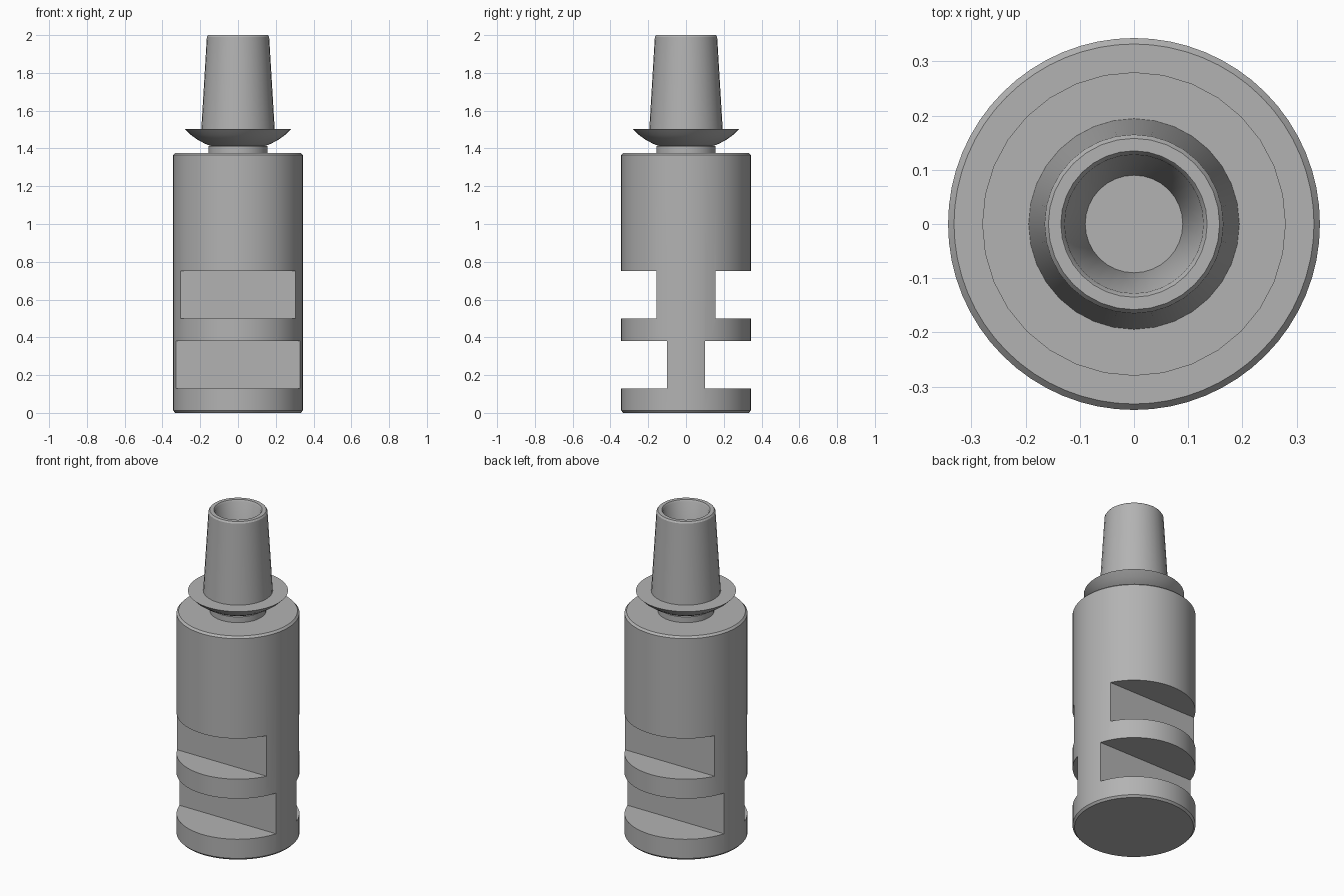
import bpy, bmesh, math
from mathutils import Matrix

cube = bpy.data.objects.get("Cube")
if cube:
    bpy.data.objects.remove(cube, do_unlink=True)

# Single grey metal
grey = bpy.data.materials.new("grey_metal")
grey.use_nodes = True
colour = (0.45, 0.45, 0.45, 1)
grey.diffuse_color = colour
grey.node_tree.nodes["Principled BSDF"].inputs["Base Color"].default_value = colour


def add_object(name, bm):
    mesh = bpy.data.meshes.new(name)
    bmesh.ops.recalc_face_normals(bm, faces=bm.faces)
    bm.to_mesh(mesh)
    bm.free()
    mesh.materials.append(grey)
    obj = bpy.data.objects.new(name, mesh)
    bpy.context.collection.objects.link(obj)
    return obj


def lathe(name, profile, sides):
    """Revolve (radius, height) points that start and end on the axis."""
    bm = bmesh.new()
    verts = [bm.verts.new((r, 0, z)) for r, z in profile]
    edges = [bm.edges.new(pair) for pair in zip(verts, verts[1:])]
    bmesh.ops.spin(bm, geom=verts + edges, cent=(0, 0, 0), axis=(0, 0, 1),
                   angle=math.tau, steps=sides, use_merge=True)
    bmesh.ops.remove_doubles(bm, verts=bm.verts, dist=0.0001)
    return add_object(name, bm)


def smooth(obj):
    bpy.ops.object.select_all(action="DESELECT")
    obj.select_set(True)
    bpy.context.view_layer.objects.active = obj
    bpy.ops.object.shade_smooth_by_angle(angle=math.radians(30))


# Cylindrical body with small chamfers
body = lathe("body", [(0, 0), (0.332, 0), (0.343, 0.012), (0.343, 1.365),
                      (0.332, 1.377), (0, 1.377)], 64)

# Wrench flats cut into the front and back: (bottom, top, half thickness)
bm = bmesh.new()
for low, high, half in [(0.13, 0.38, 0.10), (0.5, 0.75, 0.157)]:
    for side in (-1, 1):
        place = Matrix.Translation((0, side * (half + 0.25), (low + high) / 2))
        bmesh.ops.create_cube(bm, size=1, matrix=place @ Matrix.Diagonal((1, 0.5, high - low, 1)))
cutter = add_object("flats_cutter", bm)
cutter.hide_render = True

cut = body.modifiers.new("flats", "BOOLEAN")
cut.operation = "DIFFERENCE"
cut.solver = "EXACT"
cut.object = cutter
bpy.context.view_layer.objects.active = body
bpy.ops.object.modifier_apply(modifier=cut.name)
bpy.data.objects.remove(cutter, do_unlink=True)
smooth(body)

# Neck collar between body and flange
smooth(lathe("neck", [(0, 1.37), (0.157, 1.37), (0.157, 1.412), (0, 1.412)], 32))

# Flared flange with a flat top
smooth(lathe("flange", [(0, 1.405), (0.14, 1.412), (0.175, 1.425), (0.215, 1.447),
                        (0.25, 1.472), (0.28, 1.502), (0, 1.502)], 32))

# Tapered hollow spout with a rounded rim
smooth(lathe("spout", [(0, 1.49), (0.195, 1.49), (0.165, 1.99), (0.158, 2.0),
                       (0.135, 2.0), (0.128, 1.99), (0.09, 1.55), (0, 1.55)], 32))
